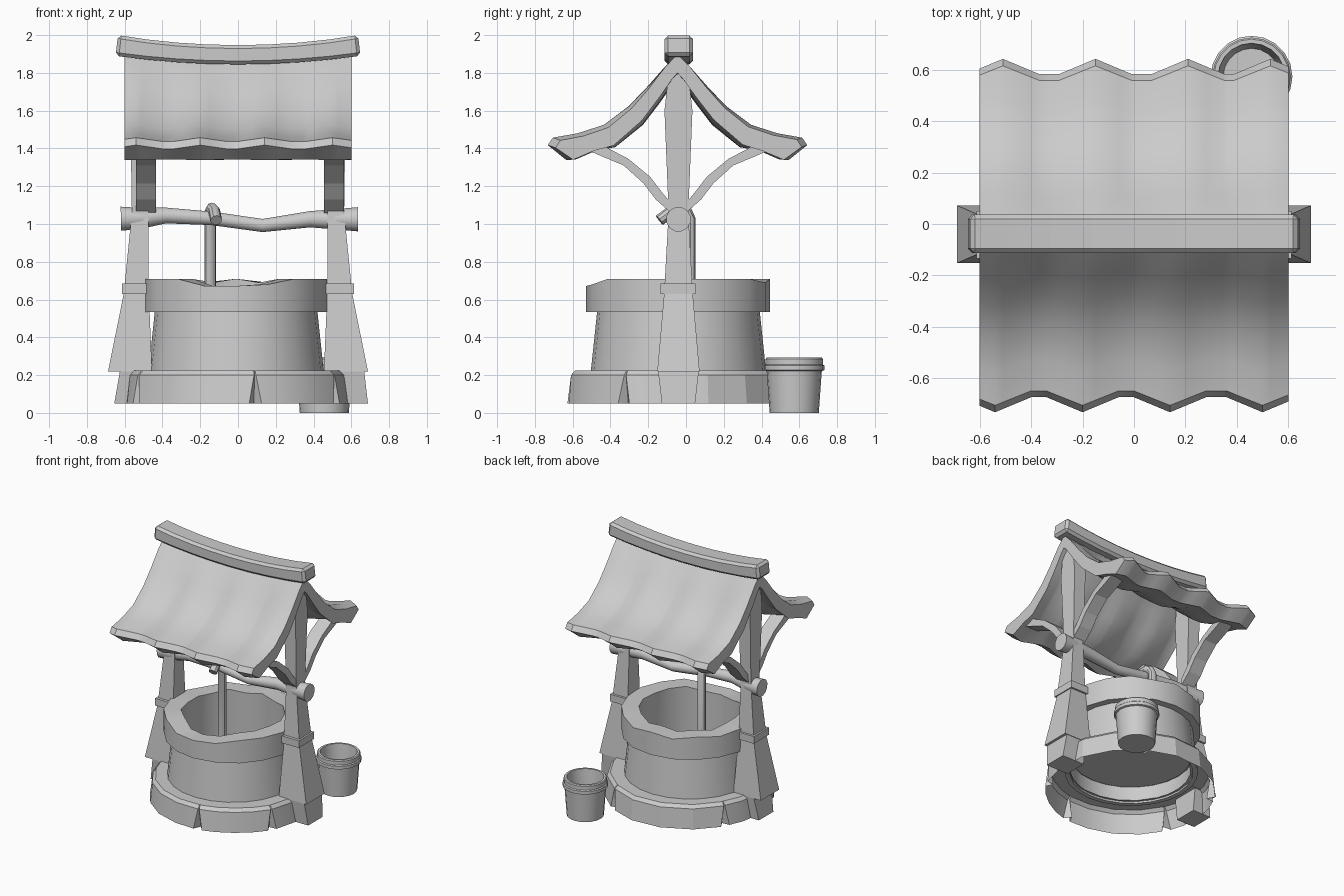
import bpy, bmesh, math, random
from mathutils import Vector

if "Cube" in bpy.data.objects:
    bpy.data.objects.remove(bpy.data.objects["Cube"])

random.seed(4)
CY = -0.04  # y of the well's centre line


def loft(name, rings, caps=(True, True), loop=False, angle=35):
    """Skin closed rings of points into a mesh object."""
    bm = bmesh.new()
    vs = [[bm.verts.new(p) for p in r] for r in rings]
    n = len(vs[0])
    m = len(vs)
    for i in range(m if loop else m - 1):
        a, b = vs[i], vs[(i + 1) % m]
        for j in range(n):
            k = (j + 1) % n
            bm.faces.new((a[j], a[k], b[k], b[j]))
    if not loop:
        if caps[0]:
            bm.faces.new(vs[0][::-1])
        if caps[1]:
            bm.faces.new(vs[-1])
    bmesh.ops.recalc_face_normals(bm, faces=bm.faces)
    me = bpy.data.meshes.new(name)
    bm.to_mesh(me)
    bm.free()
    ob = bpy.data.objects.new(name, me)
    bpy.context.collection.objects.link(ob)
    if angle:
        bpy.ops.object.select_all(action='DESELECT')
        bpy.context.view_layer.objects.active = ob
        ob.select_set(True)
        bpy.ops.object.shade_smooth_by_angle(angle=math.radians(angle))
    return ob


def circle(cx, cy, r, z, n):
    return [(cx + r * math.cos(2 * math.pi * i / n), cy + r * math.sin(2 * math.pi * i / n), z)
            for i in range(n)]


def rect(x0, x1, y0, y1, z):
    return [(x0, y0, z), (x1, y0, z), (x1, y1, z), (x0, y1, z)]


def bevel(ob, w):
    m = ob.modifiers.new("bevel", 'BEVEL')
    m.width = w
    m.segments = 1


def tube(path, sides=10):
    """Rings of a round bar; path items are (x, y, z, radius)."""
    pts = [Vector(p[:3]) for p in path]
    side = None
    out = []
    for i, p in enumerate(pts):
        t = (pts[min(i + 1, len(pts) - 1)] - pts[max(i - 1, 0)]).normalized()
        if side is None:
            side = t.orthogonal()
        side = (side - t * side.dot(t)).normalized()
        up = t.cross(side)
        out.append([p + path[i][3] * (side * math.cos(a) + up * math.sin(a))
                    for a in [2 * math.pi * k / sides for k in range(sides)]])
    return out


# stone base: open-bottomed ring with a few wedge-shaped notches
cols = []  # (angle, notch part): -1/1 notch edges, 0 notch centre, None plain
notches = [-81, -29, 60, 150, 205]
for i, a in enumerate(notches):
    nxt = notches[i + 1] if i + 1 < len(notches) else notches[0] + 360
    cols += [(a, -1), (a, 0), (a, 1)]
    cols += [(a + (nxt - a) * f, None) for f in (0.25, 0.5, 0.75)]
jit = [random.uniform(-0.006, 0.006) for _ in cols]
base = []
for r, z, spread, cut in ((0.594, 0.05, 3.2, 0.05), (0.578, 0.2, 0.5, 0.012),
                          (0.556, 0.224, 0.4, 0.004), (0.42, 0.224, 0.4, 0)):
    ring = []
    for (a, part), j in zip(cols, jit):
        t = math.radians(a + (part or 0) * spread)
        rr = r + j - (cut if part == 0 else 0)
        ring.append((rr * math.cos(t), CY + rr * math.sin(t), z))
    base.append(ring)
loft("stone_base", base, (False, False), angle=20)

# well wall and water
loft("well_wall", [circle(-0.01, CY, r, z, 24) for r, z in
                   ((0.43, 0.21), (0.465, 0.21), (0.428, 0.56), (0.37, 0.56), (0.375, 0.36), (0.43, 0.34))],
     loop=True)
loft("water", [circle(-0.01, CY, 0.42, z, 24) for z in (0.335, 0.345)])

# uneven rim stone, one cross-section per angle
low = {-110: 0.672, -90: 0.672, -70: 0.68, 70: 0.69, 110: 0.69, 150: 0.695}
rim = []
for k in range(18):
    a = -170 + 20 * k
    t = math.radians(a)
    h = low.get(a, 0.71)
    ro, ri = 0.486 + random.uniform(-0.004, 0.004), 0.36 + random.uniform(-0.012, 0.012)
    rim.append([(-0.01 + r * math.cos(t), CY + r * math.sin(t), z) for r, z in
                ((ro, 0.535), (ro, h), (ri, h), (0.37, 0.345), (0.41, 0.535))])
loft("well_rim", rim, loop=True, angle=32)

# posts, feet, collars and curved braces on both sides
for s, side, foot in ((-1, "left", (0.655, 0.625)), (1, "right", (0.688, 0.668))):
    post = [rect(s * i, s * o, CY - h, CY + h, z) for o, i, h, z in
            ((0.688, 0.455, 0.112, 0.22), (0.605, 0.472, 0.076, 0.63),
             (0.562, 0.475, 0.052, 1.06), (0.57, 0.47, 0.074, 1.6), (0.57, 0.47, 0.055, 1.77),
             (0.57, 0.47, 0.01, 1.86))]
    loft(side + "_post", post, angle=0)
    loft(side + "_foot", [rect(s * 0.5, s * foot[0], CY - 0.088, CY + 0.088, 0.05),
                          rect(s * 0.5, s * foot[1], CY - 0.108, CY + 0.108, 0.222)], angle=0)
    loft(side + "_collar", [rect(s * 0.463, s * 0.613, -0.135, 0.05, z) for z in (0.63, 0.685)], angle=0)
    for d, end in ((-1, "front"), (1, "back")):
        outer = ((0.03, 1.05), (0.12, 1.13), (0.185, 1.215), (0.29, 1.31), (0.41, 1.36), (0.5, 1.40))
        inner = ((0.03, 1.10), (0.085, 1.165), (0.15, 1.25), (0.265, 1.345), (0.37, 1.40), (0.42, 1.44))
        x0, x1 = sorted((s * 0.445 + 0.01, s * 0.55 + 0.01))
        loft(f"{side}_{end}_brace",
             [[(x0, CY + d * o[0], o[1]), (x1, CY + d * o[0], o[1]),
               (x1, CY + d * i[0], i[1]), (x0, CY + d * i[0], i[1])]
              for o, i in zip(outer, inner)], angle=0)

# crooked axle
loft("axle", tube([(x, CY, z, r) for x, z, r in
                   ((-0.62, 1.028, 0.066), (-0.52, 1.03, 0.058), (-0.38, 1.045, 0.043),
                    (-0.14, 1.03, 0.037), (0.13, 0.992, 0.036), (0.38, 1.025, 0.044),
                    (0.52, 1.025, 0.056), (0.635, 1.025, 0.066))], 12))

# rope hooked over the axle
loft("rope", tube([(-0.148, 0.02, 0.34, 0.031), (-0.148, 0.02, 1.03, 0.031), (-0.146, 0.005, 1.065, 0.031),
                   (-0.138, -0.03, 1.082, 0.031), (-0.126, -0.075, 1.07, 0.031),
                   (-0.116, -0.14, 1.02, 0.031)], 10))

# wavy, swept roof: one cross-section per column, front and back crests offset
top = ((0.07, 1.835), (0.165, 1.725), (0.26, 1.625), (0.39, 1.525), (0.53, 1.48), (0.66, 1.457), (0.687, 1.418))
under = ((0.588, 1.338), (0.47, 1.385), (0.36, 1.43), (0.2, 1.562), (0.1, 1.68), (0.03, 1.77))
CR = {-1: (-0.54, -0.2, 0.14, 0.5), 1: (-0.51, -0.15, 0.21, 0.53)}
RY = -0.045


def half(x, d):
    near = min(abs(x - c) for c in CR[d])
    v = min(1, near / 0.14)  # 0 on a crest, 1 in a valley
    sag = 0.035 * (1 - (x / 0.6) ** 2)
    return [(x, RY + d * y * (1 - 0.085 * v), z - (0.02 * v if z > 1.4 else -0.004 * v) * min(1, y / 0.2)
             - sag * max(0, 1 - y / 0.4)) for y, z in top + under]


xs = {-0.6, 0.6}
for d in CR:
    for c in CR[d]:
        xs |= {c, round(c - 0.14, 2), round(c + 0.14, 2)}
roof = []
for x in sorted(v for v in xs if -0.6 <= v <= 0.6):
    sag = 0.035 * (1 - (x / 0.6) ** 2)
    roof.append([(x, RY, 1.90 - sag)] + half(x, 1) + [(x, RY, 1.80 - sag)] + half(x, -1)[::-1])
loft("roof", roof, angle=32)

# sagging ridge beam
beam = []
for k in range(9):
    x = -0.648 + 0.162 * k
    f = (x / 0.648) ** 2
    zt, zb = 1.947 + 0.053 * f, 1.845 + 0.045 * f
    lean = 0.012 * (x / 0.648) ** 3
    beam.append([(x + lean * b, y, z) for y, z, b in
                 ((-0.113, zb, 0), (0.037, zb, 0), (0.037, zt, -1), (-0.113, zt, -1))])
bevel(loft("ridge_beam", beam, angle=0), 0.018)

# bucket
loft("bucket", [circle(0.457, 0.573, r, z, 20) for r, z in
                ((0.13, 0), (0.146, 0.222), (0.159, 0.226), (0.159, 0.25), (0.152, 0.256),
                 (0.152, 0.285), (0.146, 0.292), (0.13, 0.292), (0.125, 0.24), (0.11, 0.05))])
